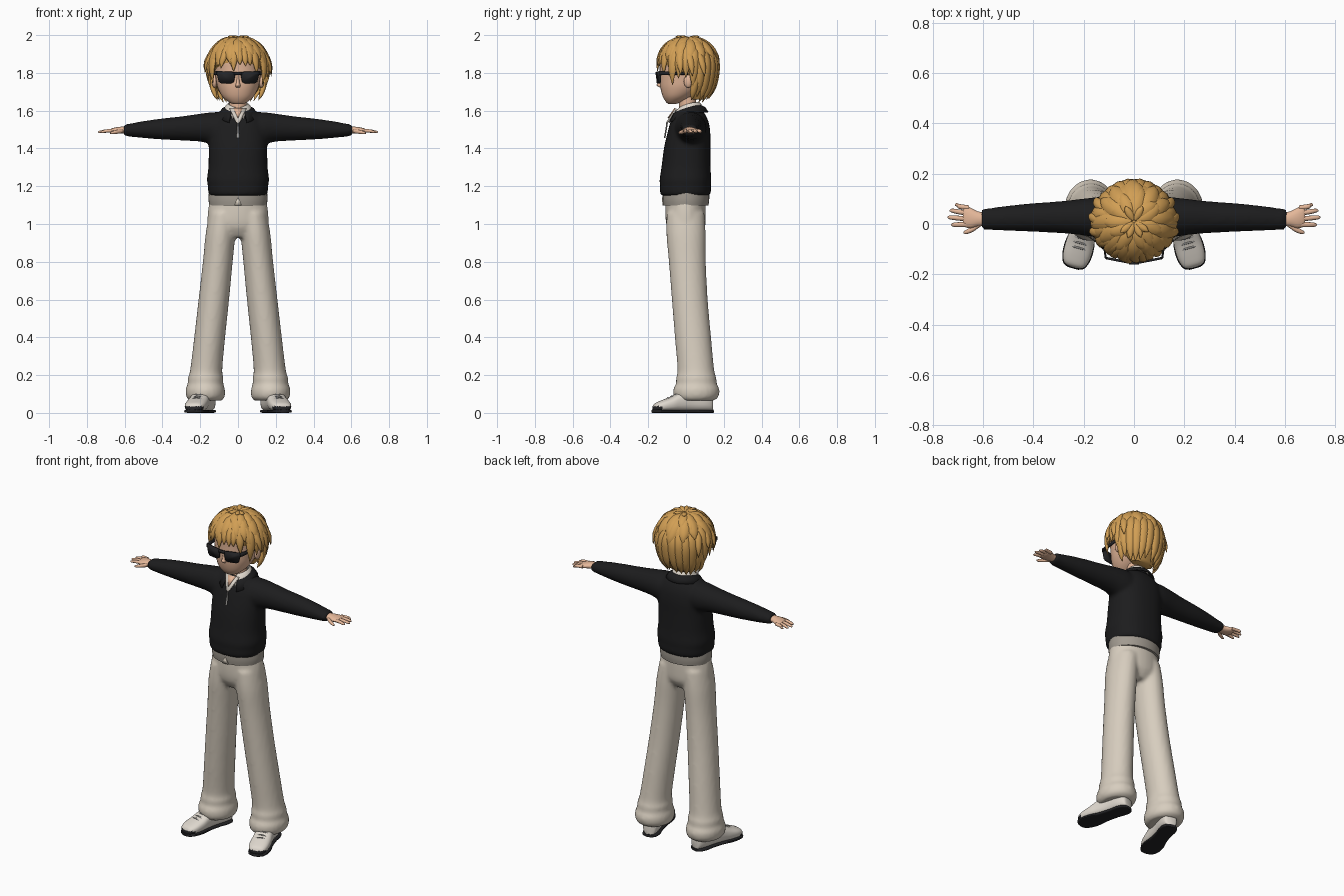
import bpy, bmesh, math, random
from mathutils import Vector as V, Matrix
random.seed(4)

def mat(name, r, g, b):
    m = bpy.data.materials.new(name)
    m.diffuse_color = tuple((c / 255) ** 2.2 for c in (r, g, b)) + (1,)
    return m

HAIR = mat("golden hair", 208, 157, 85)
SKIN = mat("skin", 228, 182, 152)
BLACK = mat("black knit", 34, 34, 35)
PANTS = mat("cream cloth", 214, 204, 189)
HEM = mat("grey hem", 160, 153, 143)
SHIRT = mat("pale shirt", 222, 214, 203)
SHOE = mat("off white leather", 222, 215, 205)
SOLE = mat("dark rubber", 40, 40, 42)
METAL = mat("grey metal", 150, 148, 145)
LIP = mat("lip", 190, 128, 108)

def finish(name, bm, *mats, mirror=False, remesh=0, solid=0, angle=50):
    bmesh.ops.recalc_face_normals(bm, faces=bm.faces)
    for f in bm.faces:
        f.smooth = True
    me = bpy.data.meshes.new(name)
    bm.to_mesh(me)
    bm.free()
    me.set_sharp_from_angle(angle=math.radians(angle))
    ob = bpy.data.objects.new(name, me)
    bpy.context.collection.objects.link(ob)
    for m in mats:
        me.materials.append(m)
    if mirror:
        ob.modifiers.new("mirror", 'MIRROR').use_mirror_merge = False
    if solid:
        s = ob.modifiers.new("solid", 'SOLIDIFY')
        s.thickness, s.offset = solid, 0
    if remesh:
        r = ob.modifiers.new("blend", 'REMESH')
        r.mode, r.voxel_size, r.use_smooth_shade = 'VOXEL', remesh, True
        s = ob.modifiers.new("smooth", 'SMOOTH')
        s.factor, s.iterations = 0.5, 4
    return ob

def spline(p, sub):
    # Catmull-Rom through rings, each ring a tuple of vectors
    out = []
    for i in range(len(p) - 1):
        a, b, c, d = p[max(i - 1, 0)], p[i], p[i + 1], p[min(i + 2, len(p) - 1)]
        for k in range(sub):
            t = k / sub
            out.append(tuple(0.5 * (2 * q + (r - o) * t + (2 * o - 5 * q + 4 * r - s) * t * t
                             + (3 * q - o - 3 * r + s) * t ** 3) for o, q, r, s in zip(a, b, c, d)))
    return out + [p[-1]]

def loft(bm, rings, n=28, e=2.0, sub=4):
    rows = []
    for c, u, v in spline(rings, sub):
        row = []
        for k in range(n):
            a = 2 * math.pi * k / n
            x, y = math.cos(a), math.sin(a)
            x, y = (math.copysign(abs(q) ** (2 / e), q) for q in (x, y))
            row.append(bm.verts.new(c + u * x + v * y))
        rows.append(row)
    for r, s in zip(rows, rows[1:]):
        for k in range(n):
            bm.faces.new((r[k], r[(k + 1) % n], s[(k + 1) % n], s[k]))
    bm.faces.new(rows[0])
    bm.faces.new(rows[-1])

def zr(z, cx, cy, rx, ry):
    return V((cx, cy, z)), V((rx, 0, 0)), V((0, ry, 0))

def xr(x, cy, cz, ry, rz):
    return V((x, cy, cz)), V((0, ry, 0)), V((0, 0, rz))

def yr(y, hw, z0, z1):
    return V((0, y, (z0 + z1) / 2)), V((hw, 0, 0)), V((0, 0, (z1 - z0) / 2))

def ball(name, loc, size, m, mirror=False):
    bm = bmesh.new()
    bmesh.ops.create_uvsphere(bm, u_segments=16, v_segments=10, radius=1,
                              matrix=Matrix.Translation(loc) @ Matrix.Diagonal((*size, 1)))
    return finish(name, bm, m, mirror=mirror)

def plate(name, pts, m, thick=0.008, mirror=False):
    bm = bmesh.new()
    bm.faces.new([bm.verts.new(p) for p in pts])
    return finish(name, bm, m, mirror=mirror, solid=thick)

# Trousers: hips and two flared legs blended together
bm = bmesh.new()
loft(bm, [zr(.93, 0, 0, .10, .07), zr(.98, 0, 0, .155, .10), zr(1.04, 0, -.002, .162, .107),
          zr(1.13, 0, -.002, .150, .106)])
for s in (1, -1):
    loft(bm, [zr(z, s * cx, cy, rx, ry) for z, cx, cy, rx, ry in (
        (.065, .172, .052, .085, .095), (.085, .172, .054, .102, .118), (.125, .173, .055, .104, .122),
        (.155, .172, .055, .094, .108), (.185, .171, .054, .094, .107), (.23, .168, .052, .085, .097),
        (.4, .15, .037, .082, .096), (.6, .128, .02, .081, .095), (.8, .107, .007, .079, .098),
        (.95, .092, .0, .079, .104), (1.06, .078, -.002, .074, .10))])
finish("trousers", bm, PANTS, remesh=.011)

# Shirt hem showing under the sweater
bm = bmesh.new()
loft(bm, [zr(1.098, 0, 0, .152, .119), zr(1.13, 0, 0, .156, .123), zr(1.175, 0, 0, .154, .123)], n=40)
finish("shirt_hem", bm, HEM)
plate("hem_notch", [(-.02, -.121, 1.098), (.02, -.121, 1.098), (0, -.125, 1.14)], PANTS, .006)

# Sweater: torso and sleeves blended together
bm = bmesh.new()
loft(bm, [zr(z, 0, cy, rx, ry) for z, cy, rx, ry in (
    (1.15, -.003, .150, .128), (1.17, -.003, .158, .135), (1.205, -.003, .160, .135),
    (1.235, -.003, .165, .137), (1.3, 0, .157, .130), (1.4, .006, .155, .123), (1.48, .015, .154, .114),
    (1.54, .019, .140, .101), (1.585, .02, .110, .079), (1.61, .02, .07, .055))], e=2.3)
for s in (1, -1):
    loft(bm, [xr(s * x, cy, cz, ry, rz) for x, cy, cz, ry, rz in (
        (.05, .022, 1.505, .08, .08), (.12, .025, 1.506, .084, .087), (.2, .028, 1.510, .073, .074),
        (.3, .027, 1.506, .063, .064), (.4, .026, 1.503, .057, .056), (.5, .023, 1.50, .05, .045),
        (.57, .02, 1.497, .044, .035), (.605, .02, 1.497, .042, .030))])
finish("sweater", bm, BLACK, remesh=.011)

# Collars: curved sheets open at the front
def collar(name, m, gap, r0, r1, rf, zb, zf, drop_b, drop_f):
    bm = bmesh.new()
    rows = []
    for k in range(33):
        a = math.radians(gap + (360 - 2 * gap) * k / 32)
        f = (0.5 + 0.5 * math.cos(a)) ** 2
        d = V((math.sin(a), -math.cos(a), 0))
        z = zb + (zf - zb) * f
        drop = drop_b + (drop_f - drop_b) * f
        ro = r1 + (rf - r1) * f
        rows.append([bm.verts.new(V((0, .018, zz)) + d * r) for r, zz in
                     ((r0, z - .03), (r0, z), ((r0 + ro) / 2, z - drop * .3), (ro, z - drop))])
    for a, b in zip(rows, rows[1:]):
        for i in range(3):
            bm.faces.new((a[i], a[i + 1], b[i + 1], b[i]))
    finish(name, bm, m, solid=.007)

collar("sweater_collar", BLACK, 24, .064, .098, .118, 1.627, 1.600, .035, .068)
collar("shirt_collar", SHIRT, 16, .054, .066, .094, 1.642, 1.615, .03, .062)
plate("shirt_front", [(-.045, -.052, 1.612), (.045, -.052, 1.612), (.012, -.098, 1.542), (0, -.103, 1.53),
                      (-.012, -.098, 1.542)], SHIRT)
plate("open_neck", [(-.024, -.058, 1.612), (.024, -.058, 1.612), (0, -.094, 1.56)], SKIN)
bm = bmesh.new()
loft(bm, [zr(1.455, 0, -.113, .008, .004), zr(1.49, 0, -.107, .006, .004), zr(1.535, 0, -.1, .004, .004)], n=8)
finish("zip", bm, METAL)

# Hands
bm = bmesh.new()
loft(bm, [xr(.585, .018, 1.497, .026, .018), xr(.62, .02, 1.497, .03, .018), xr(.65, .024, 1.495, .041, .016),
          xr(.672, .03, 1.493, .042, .012), xr(.68, .031, 1.492, .034, .008)], n=16)
for y0, y1, x1 in ((.064, .076, .712), (.043, .053, .732), (.02, .026, .740), (-.002, -.003, .727)):
    loft(bm, [xr(.655, y0, 1.494, .010, .009), xr(.695, (y0 + y1) / 2, 1.493, .0098, .009),
              xr(x1 - .01, y1, 1.488, .008, .007), xr(x1, y1, 1.486, .003, .003)], n=10)
loft(bm, [xr(.61, .002, 1.493, .012, .012), xr(.64, -.02, 1.488, .011, .011), xr(.665, -.031, 1.483, .009, .008),
          xr(.678, -.034, 1.481, .003, .003)], n=10)
finish("hand", bm, SKIN, mirror=True)

# Head, neck, ears, nose and mouth
bm = bmesh.new()
loft(bm, [zr(z, 0, cy, rx, ry) for z, cy, rx, ry in (
    (1.634, -.075, .02, .016), (1.645, -.065, .048, .040), (1.675, -.045, .083, .078), (1.72, -.02, .107, .115),
    (1.765, -.008, .117, .130), (1.82, 0, .125, .139), (1.88, .003, .127, .140), (1.94, .005, .10, .105),
    (1.965, .005, .04, .04))], n=36, e=2.1)
finish("head", bm, SKIN)
bm = bmesh.new()
loft(bm, [zr(1.56, 0, .014, .056, .054), zr(1.61, 0, .01, .046, .046), (zr(1.70, 0, .005, .046, .046))])
finish("neck", bm, SKIN)
ball("ear", (.124, .012, 1.755), (.014, .024, .034), SKIN, True)
bm = bmesh.new()
loft(bm, [zr(1.722, 0, -.128, .012, .008), zr(1.734, 0, -.136, .013, .019), zr(1.75, 0, -.134, .009, .013),
          zr(1.785, 0, -.132, .006, .008)], n=12)
finish("nose", bm, SKIN)
ball("mouth", (0, -.115, 1.69), (.024, .006, .003), LIP)

# Sunglasses: wrapped lenses, bridge and temples
plate("lens", [(.012, -.155, 1.805), (.108, -.136, 1.810), (.112, -.135, 1.795), (.101, -.137, 1.752),
               (.088, -.14, 1.745), (.035, -.15, 1.745), (.022, -.152, 1.752)], SOLE, .009, True)
plate("bridge", [(-.02, -.156, 1.806), (.02, -.156, 1.806), (.02, -.156, 1.79), (-.02, -.156, 1.79)], SOLE, .009)
plate("temple", [(.112, -.137, 1.81), (.133, .01, 1.802), (.133, .01, 1.79), (.112, -.137, 1.788)], SOLE, .008, True)

# Hair: scalp cap plus layered locks swept from the crown
bm = bmesh.new()
loft(bm, [zr(z, 0, cy, rx, ry) for z, cy, rx, ry in (
    (1.66, .065, .07, .03), (1.72, .068, .112, .075), (1.78, .06, .132, .10), (1.835, .014, .146, .143),
    (1.89, .012, .149, .150), (1.94, .012, .124, .126), (1.97, .012, .08, .08), (1.982, .012, .03, .03))], n=32)
finish("hair_cap", bm, HAIR)

def lock(bm, a0, a1, p0, p1, w, lift, th=.017):
    rings = []
    for t, k in ((0, .4), (.25, .85), (.5, 1), (.78, .75), (1, .04)):
        a, p = (math.radians(q + (r - q) * t) for q, r in ((a0, a1), (p0, p1)))
        d, side = V((math.sin(a), -math.cos(a), 0)), V((math.cos(a), math.sin(a), 0))
        cz = math.cos(p)
        pos = V((0, .01, 1.835)) + d * .152 * math.sin(p) + V((0, 0, cz * (.150 if cz > 0 else .225)))
        nrm = d * math.sin(p) + V((0, 0, cz))
        rings.append((pos + nrm * (lift * t * t), side * w * k, nrm * th * k))
    loft(bm, rings, n=8, sub=3)

bm = bmesh.new()
j = random.uniform
for i in range(9):                                   # fringe
    a = -56 + 14 * i
    lock(bm, a * .8, a + j(-7, 7), 18, 93 + j(-8, 5) + abs(a) * .1, .027, .012)
for s in (1, -1):
    for a, p in ((62, 112), (76, 108), (90, 106), (104, 118)):   # sides
        lock(bm, s * a, s * (a - 4), 30, p + j(-4, 4), .03, .016)
    for a in (70, 90, 112):                          # outward flicks
        lock(bm, s * a, s * (a + 8), 50, 94 + j(-4, 10), .022, .03)
    for a in (118, 132, 146, 160, 174):              # long back locks
        lock(bm, s * a, s * (a - 5), 45, 139 + j(-7, 7), .031, .012)
    lock(bm, s * 112, s * 100, 85, 139, .022, .014)
for i in range(15):                                  # middle layer
    a = i * 24 + j(-5, 5)
    lock(bm, a, a + j(-12, 12), 12, 84 + j(-12, 10), .034, .014)
for i in range(11):                                  # crown layer
    a = i * 32.7 + 12
    lock(bm, a, a + j(-14, 14), 4, 52 + j(-8, 8), .03, .016, .014)
for a in (-50, -20, 25, 55, 150, 210):               # top tufts
    lock(bm, a, a, 2, 24, .016, .022, .012)
finish("hair_locks", bm, HAIR, angle=70)

# Shoes: upper, sole and laces, turned outward
place = Matrix.Translation((.195, -.008, 0)) @ Matrix.Rotation(math.radians(15.5), 4, 'Z')
bm = bmesh.new()
loft(bm, [yr(y, w, .008, h) for y, w, h in (
    (-.172, .018, .03), (-.16, .042, .05), (-.125, .055, .066), (-.075, .057, .085), (-.03, .052, .108),
    (.03, .048, .125), (.1, .048, .115), (.142, .038, .10), (.152, .02, .07))], n=24, e=2.6)
for f in bm.faces:                                   # dark toe bumper
    c = f.calc_center_median()
    f.material_index = int(c.y < -.14 and c.z < .034)
bm.transform(place)
finish("shoe", bm, SHOE, SOLE, mirror=True)
bm = bmesh.new()
loft(bm, [yr(y, w, 0, .017) for y, w in (
    (-.175, .02), (-.163, .044), (-.125, .058), (-.075, .059), (-.02, .049), (.05, .046), (.1, .05),
    (.14, .042), (.155, .022))], n=20, e=4)
bm.transform(place)
finish("sole", bm, SOLE, mirror=True)
bm = bmesh.new()
for y, z in ((-.09, .080), (-.07, .088), (-.05, .098)):
    loft(bm, [xr(x, y, z - abs(x) * .25, .004, .004) for x in (-.028, 0, .028)], n=8)
bm.transform(place)
finish("laces", bm, METAL, mirror=True)
